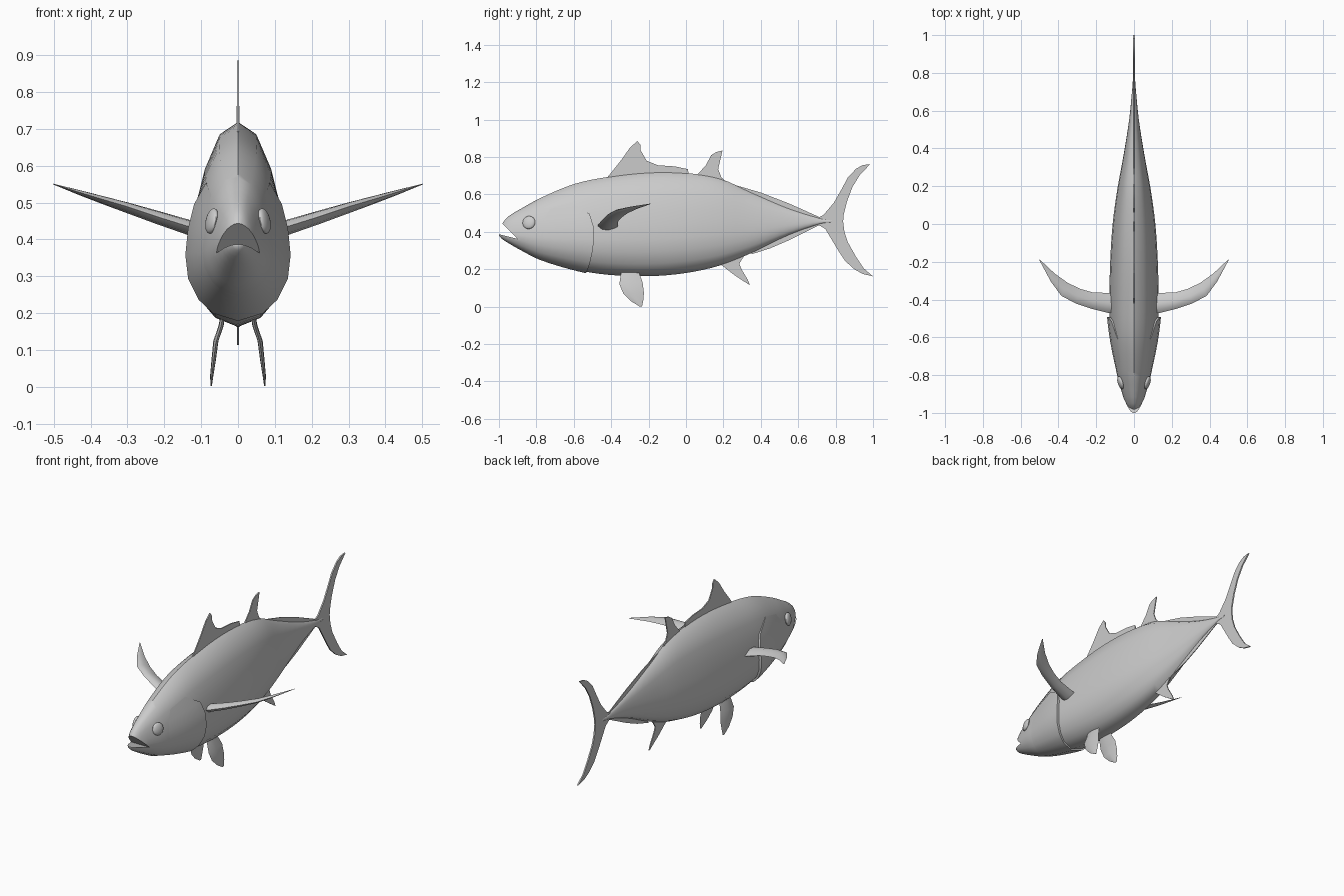
import bpy, bmesh, math
from mathutils import Vector, Matrix

if "Cube" in bpy.data.objects:
    bpy.data.objects.remove(bpy.data.objects["Cube"], do_unlink=True)

skin = bpy.data.materials.new("plain_grey")
skin.use_nodes = True
skin.diffuse_color = (0.6, 0.6, 0.6, 1)
skin.node_tree.nodes["Principled BSDF"].inputs["Base Color"].default_value = (0.6, 0.6, 0.6, 1)

# Body stations: y, top z, bottom z, half width
STATIONS = [(-1, .392, .38, .008), (-.985, .44, .363, .024), (-.95, .482, .34, .044),
            (-.88, .525, .3, .068), (-.78, .58, .25, .094), (-.6, .655, .2, .122),
            (-.42, .693, .171, .13), (-.2, .717, .163, .126), (0, .714, .18, .113),
            (.18, .685, .22, .089), (.35, .61, .287, .058), (.55, .525, .383, .026),
            (.72, .472, .443, .009), (.78, .465, .45, .005)]
# Half cross-section: width factor, height factor, from belly to back
SECTION = [(0, 0), (.48, .045), (.75, .12), (.95, .235), (1, .36),
           (.95, .5), (.86, .63), (.7, .78), (.4, .94), (0, 1)]


def station(y):
    """Smoothly interpolated top, bottom and half width at y."""
    n = len(STATIONS)
    i = max(k for k in range(n - 1) if STATIONS[k][0] <= y or k == 0)
    a, b = STATIONS[i], STATIONS[i + 1]
    before, after = STATIONS[max(i - 1, 0)], STATIONS[min(i + 2, n - 1)]
    h = b[0] - a[0]
    t = (y - a[0]) / h
    out = []
    for c in (1, 2, 3):
        m0 = (b[c] - before[c]) / (b[0] - before[0]) * h
        m1 = (after[c] - a[c]) / (after[0] - a[0]) * h
        out.append((2*t**3 - 3*t**2 + 1) * a[c] + (t**3 - 2*t**2 + t) * m0
                   + (3*t**2 - 2*t**3) * b[c] + (t**3 - t**2) * m1)
    return out


def skin_point(y, s, lift=0.0):
    """Point on the +x flank; s runs along SECTION, lift pushes outward."""
    top, bottom, half = station(y)
    i = min(int(s), len(SECTION) - 2)
    f = s - i
    w, h = [SECTION[i][k] * (1 - f) + SECTION[i + 1][k] * f for k in (0, 1)]
    middle = (top + bottom) / 2
    z = middle + (bottom + (top - bottom) * h - middle) * (1 + .3 * lift)
    return Vector((half * w * (1 + lift), y, z))


def finish(name, bm, angle=40):
    bmesh.ops.remove_doubles(bm, verts=bm.verts, dist=1e-5)
    bmesh.ops.recalc_face_normals(bm, faces=bm.faces)
    mesh = bpy.data.meshes.new(name)
    bm.to_mesh(mesh)
    bm.free()
    mesh.materials.append(skin)
    obj = bpy.data.objects.new(name, mesh)
    bpy.context.collection.objects.link(obj)
    bpy.ops.object.select_all(action='DESELECT')
    obj.select_set(True)
    bpy.context.view_layer.objects.active = obj
    if angle:
        bpy.ops.object.shade_smooth_by_angle(angle=math.radians(angle))
    return obj


def loft(bm, rings, closed=True, caps=True):
    rows = [[bm.verts.new(p) for p in ring] for ring in rings]
    count = len(rows[0])
    for a, b in zip(rows, rows[1:]):
        for j in range(count if closed else count - 1):
            k = (j + 1) % count
            bm.faces.new((a[j], a[k], b[k], b[j]))
    if caps:
        bm.faces.new(rows[0])
        bm.faces.new(rows[-1])


def mirror_x(p):
    return Vector((-p.x, p.y, p.z))


# Body
bm = bmesh.new()
stops = []
for a, b in zip(STATIONS, STATIONS[1:]):
    steps = 2 if b[0] < -.8 else 4
    stops += [a[0] + (b[0] - a[0]) * k / steps for k in range(steps)]
stops.append(STATIONS[-1][0])
rings = []
for y in stops:
    flank = [skin_point(y, s) for s in range(len(SECTION))]
    rings.append(flank + [mirror_x(p) for p in flank[-2:0:-1]])
loft(bm, rings)
body = finish("body", bm, None)

# Open mouth, cut as a wedge
bm = bmesh.new()
wedge = [(-.9, .362), (-1.1, .56), (-1.1, .412)]
loft(bm, [[Vector((x, y, z)) for y, z in wedge] for x in (-.3, .3)])
cutter = finish("mouth_cutter", bm, None)
cutter.hide_render = True
bpy.context.view_layer.objects.active = body
cut = body.modifiers.new("mouth", 'BOOLEAN')
cut.operation = 'DIFFERENCE'
cut.solver = 'EXACT'
cut.object = cutter
bpy.ops.object.modifier_apply(modifier=cut.name)
bpy.data.objects.remove(cutter, do_unlink=True)
body.select_set(True)
bpy.ops.object.shade_smooth_by_angle(angle=math.radians(50))

# Gill cover: a shell that lifts off the head toward its rear edge
GILL_EDGE = [-.535, -.525, -.513, -.5, -.492, -.495, -.515, -.61]
top_s = len(GILL_EDGE) - 1
rings = []
for step in range(10):
    f = min(step / 8, 1)
    flank = []
    for s, edge in enumerate(GILL_EDGE):
        rise = 1 if s < top_s - 1 else .8 if s < top_s else .35
        lift = -.05 if step == 9 else -.02 + .13 * f ** 1.2 * rise
        flank.append(skin_point(-.84 + (edge + .84) * f, s, lift))
    rings.append([mirror_x(p) for p in flank[:0:-1]] + flank)
bm = bmesh.new()
loft(bm, rings, closed=False, caps=False)
finish("gill_cover", bm)

# Eyes
for side, label in ((1, "left"), (-1, "right")):
    bm = bmesh.new()
    bmesh.ops.create_uvsphere(bm, u_segments=20, v_segments=12, radius=.035)
    bmesh.ops.transform(bm, verts=bm.verts, matrix=(
        Matrix.Translation((side * .071, -.84, .45))
        @ Matrix.Rotation(-side * .3, 4, 'Z') @ Matrix.Rotation(-side * .2, 4, 'Y')
        @ Matrix.Diagonal((.4, 1, 1, 1))))
    finish(label + "_eye", bm)


# Thin upright fins, drawn as (y, z) outlines
def plate(name, outline, thick=.006):
    bm = bmesh.new()
    loft(bm, [[Vector((x, y, z)) for y, z in outline] for x in (-thick / 2, thick / 2)])
    finish(name, bm, 30)


plate("first_dorsal_fin", [(-.42, .66), (-.42, .692), (-.345, .785), (-.3, .85), (-.26, .885),
      (-.244, .865), (-.242, .835), (-.21, .78), (-.15, .756), (-.06, .75), (.01, .735),
      (.02, .68)])
plate("second_dorsal_fin", [(.05, .68), (.06, .705), (.105, .755), (.135, .81), (.16, .826),
      (.195, .835), (.18, .77), (.172, .735), (.19, .69), (.25, .64), (.22, .6)])
plate("upper_finlets", [(.24, .6), (.25, .654), (.4, .61), (.55, .552), (.72, .476), (.7, .46)], .004)
plate("lower_finlets", [(.36, .33), (.35, .28), (.45, .312), (.55, .355), (.72, .44), (.7, .455)], .004)
plate("anal_fin", [(.18, .25), (.19, .222), (.26, .168), (.342, .114), (.33, .145), (.297, .2),
      (.285, .23), (.31, .27)])
plate("tail_fin", [(.7, .473), (.735, .49), (.79, .555), (.83, .625), (.865, .69), (.91, .738),
      (.945, .757), (.985, .762), (.93, .705), (.89, .64), (.86, .56), (.843, .49), (.84, .455),
      (.847, .4), (.865, .345), (.91, .265), (.95, .205), (1, .162), (.945, .175), (.9, .2),
      (.85, .245), (.82, .29), (.79, .34), (.745, .415), (.7, .443)], .008)


# Paired fins: lens-shaped sections between a leading and a trailing edge
def paired_fin(name, rows, normal):
    for side, label in ((1, "left"), (-1, "right")):
        rings = []
        for lead, trail, thick in rows:
            a, b = Vector(lead), Vector(trail)
            ring = [a.lerp(b, f) + Vector(normal) * thick * h for f, h in
                    ((0, 0), (.2, .4), (.5, .5), (.8, .25), (1, 0), (.8, -.25), (.5, -.5), (.2, -.4))]
            rings.append(ring if side > 0 else [mirror_x(p) for p in ring])
        bm = bmesh.new()
        loft(bm, rings)
        finish(label + "_" + name, bm, 50)


paired_fin("pectoral_fin", [
    ((.09, -.475, .422), (.09, -.365, .418), .045), ((.14, -.47, .437), (.14, -.365, .432), .042),
    ((.22, -.45, .462), (.22, -.362, .458), .037), ((.31, -.42, .492), (.285, -.343, .478), .03),
    ((.385, -.38, .514), (.35, -.312, .5), .022), ((.44, -.305, .531), (.42, -.262, .523), .014),
    ((.502, -.19, .551), (.499, -.188, .549), .002)], (0, 0, 1))
paired_fin("pelvic_fin", [
    ((.04, -.345, .2), (.04, -.255, .2), .012), ((.046, -.35, .165), (.046, -.245, .165), .014),
    ((.06, -.356, .12), (.06, -.232, .13), .014), ((.066, -.335, .07), (.066, -.225, .075), .012),
    ((.071, -.295, .03), (.071, -.228, .035), .009), ((.073, -.25, .002), (.073, -.235, .002), .004)],
    (1, 0, 0))
